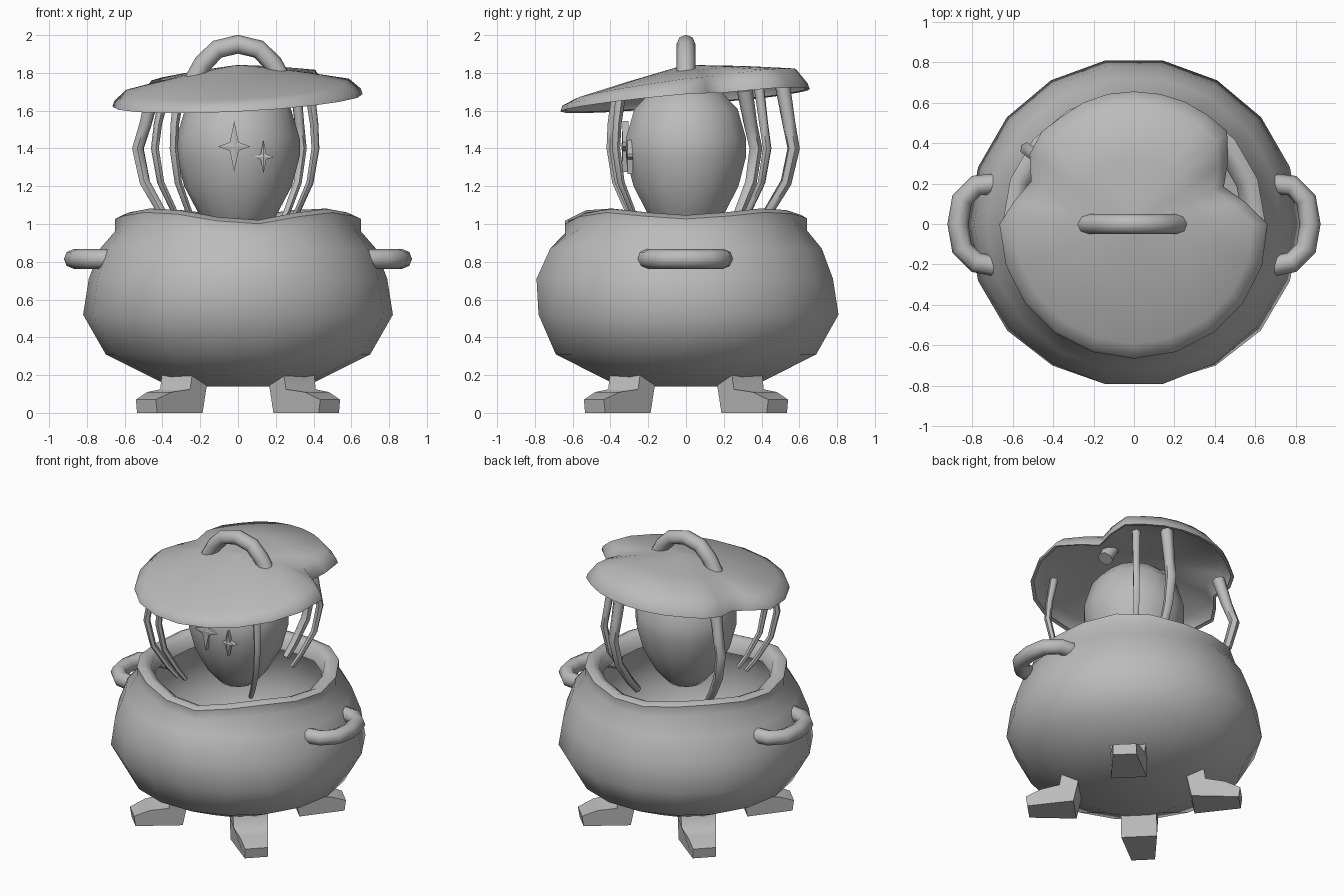
import bpy, bmesh, math
from mathutils import Vector

if "Cube" in bpy.data.objects:
    bpy.data.objects.remove(bpy.data.objects["Cube"])

grey = bpy.data.materials.new("plain_grey")
grey.diffuse_color = (0.5, 0.5, 0.5, 1)
grey.use_nodes = True
grey.node_tree.nodes["Principled BSDF"].inputs["Base Color"].default_value = grey.diffuse_color


def finish(name, bm, angle=50, recalc=True):
    """Turn a bmesh into a shaded, coloured object."""
    if recalc:
        bmesh.ops.recalc_face_normals(bm, faces=bm.faces[:])
    me = bpy.data.meshes.new(name)
    bm.to_mesh(me)
    bm.free()
    me.materials.append(grey)
    ob = bpy.data.objects.new(name, me)
    bpy.context.collection.objects.link(ob)
    bpy.ops.object.select_all(action='DESELECT')
    ob.select_set(True)
    bpy.context.view_layer.objects.active = ob
    if angle:
        bpy.ops.object.shade_smooth_by_angle(angle=math.radians(angle))
    return ob


def loft(name, rings, angle=50, cap_start=True, cap_end=True, recalc=True):
    """Skin closed rings of equal length, with optional end caps."""
    bm = bmesh.new()
    vs = [[bm.verts.new(p) for p in ring] for ring in rings]
    n = len(vs[0])
    for a, b in zip(vs, vs[1:]):
        for i in range(n):
            j = (i + 1) % n
            bm.faces.new((a[i], a[j], b[j], b[i]))
    if cap_start:
        bm.faces.new(vs[0][::-1])
    if cap_end:
        bm.faces.new(vs[-1])
    return finish(name, bm, angle, recalc)


def lathe(name, profile, n, wave=None, **kw):
    rings = []
    for r, z in profile:
        ring = []
        for i in range(n):
            a = math.tau * i / n
            dr, dz = wave(a, z) if wave else (0, 0)
            ring.append(((r + dr) * math.cos(a), (r + dr) * math.sin(a), z + dz))
        rings.append(ring)
    return loft(name, rings, **kw)


def tube(name, path, radii, n=8, side=Vector((0, 0, 1))):
    pts = [Vector(p) for p in path]
    rings = []
    for i, p in enumerate(pts):
        t = (pts[min(i + 1, len(pts) - 1)] - pts[max(i - 1, 0)]).normalized()
        u = side.cross(t).normalized()
        v = t.cross(u)
        r = radii[i] if isinstance(radii, (list, tuple)) else radii
        rings.append([p + (u * math.cos(math.tau * k / n) + v * math.sin(math.tau * k / n)) * r
                      for k in range(n)])
    return loft(name, rings, 60)


# Thin-walled pot with an uneven, rolled-in rim and a flattened front
def pot_wave(a, z):
    front = max(0, -math.sin(a)) ** 6
    if z < 0.93:
        return {0.52: -0.03, 0.71: 0.015}.get(z, 0) * front, 0
    dip = 0.03 * max(0, math.cos(a - math.radians(280))) ** 12
    return 0, 0.018 * math.cos(4 * a + math.pi) - dip


lathe("pot", [(0.36, 0.14), (0.70, 0.31), (0.82, 0.52), (0.79, 0.71), (0.73, 0.87),
              (0.65, 0.98), (0.65, 1.045), (0.61, 1.065), (0.56, 1.04), (0.54, 0.96)],
      18, pot_wave, angle=60, cap_end=False, recalc=False)

# Four splayed feet on the diagonals, narrowing towards the toe
foot_profile = [(0.38, 0), (0.68, 0), (0.69, 0.07), (0.59, 0.11), (0.47, 0.125),
                (0.45, 0.25), (0.31, 0.25), (0.35, 0.14)]
for k in range(4):
    a = math.radians(45 + 90 * k)
    d, s = Vector((math.cos(a), math.sin(a), 0)), Vector((-math.sin(a), math.cos(a), 0))
    loft("foot_%d" % (k + 1),
         [[d * r + s * m * (0.115 - 0.17 * max(0, r - 0.45)) + Vector((0, 0, z))
           for r, z in foot_profile] for m in (-1, 1)], 75)

# Side handles
for name, sx in (("handle_right", 1), ("handle_left", -1)):
    path = [(0.67, 0.20), (0.78, 0.19), (0.85, 0.12), (0.87, 0),
            (0.85, -0.12), (0.78, -0.19), (0.67, -0.21)]
    tube(name, [(sx * x, y, 0.815) for x, y in path], 0.052)

# Egg-shaped head
lathe("head", [(0.12, 0.95), (0.20, 1.04), (0.285, 1.2), (0.327, 1.36), (0.327, 1.45),
               (0.28, 1.61), (0.18, 1.71), (0.06, 1.76)], 14, angle=60)


# Four-pointed star eyes, slightly raised towards the front
def star(name, cx, cz, y, w, h):
    bm = bmesh.new()
    outline = []
    for i in range(8):
        a = math.tau * i / 8
        if i % 2 == 0:
            x, z = w * math.cos(a), h * math.sin(a)
        else:
            x, z = 0.27 * w * math.copysign(1, math.cos(a)), 0.27 * w * math.copysign(1, math.sin(a))
        outline.append((cx + x, cz + z))
    front = [bm.verts.new((x, y, z)) for x, z in outline]
    back = [bm.verts.new((x, y + 0.03, z)) for x, z in outline]
    tip = bm.verts.new((cx, y - 0.006, cz))
    for i in range(8):
        j = (i + 1) % 8
        bm.faces.new((front[i], front[j], tip))
        bm.faces.new((front[j], front[i], back[i], back[j]))
    bm.faces.new(back)
    finish(name, bm, 0)


star("eye_large", -0.02, 1.41, -0.335, 0.085, 0.135)
star("eye_small", 0.135, 1.355, -0.31, 0.055, 0.09)


# Tilted thin lid with a notched outline and a turned-under lip
def lid_base(x, y):
    return 1.655 + 0.05 * x + 0.09 * y


outline = [0.66, 0.56, 0.48, 0.56, 0.65, 0.65, 0.655, 0.655, 0.655, 0.655, 0.65, 0.64,
           0.645, 0.62, 0.55, 0.60]
outline = [(math.radians(11.25 * i), r) for i, r in enumerate(outline)]
outline += [(math.radians(180 + 18 * i), 0.665) for i in range(10)]
rings = []
for f, h, lift in [(0.965, 0.005, 0), (1.0, 0.0, 0), (0.985, 0.03, 0), (0.89, 0.085, 0.027),
                   (0.5, 0.135, 0.015), (0.03, 0.185, 0)]:
    ring = []
    for a, r in outline:
        if f < 0.6:
            r = 0.4 * r + 0.6 * 0.64
        x, y = f * r * math.cos(a), f * r * math.sin(a)
        ring.append((x, y, lid_base(x, y) + h + lift * math.sin(a)))
    rings.append(ring)
loft("lid", rings, 70, cap_start=False, recalc=False)

# Arched grip on the lid
tube("lid_grip", [(-0.24, 0, 1.75), (-0.185, 0, 1.85), (-0.11, 0, 1.925), (0, 0, 1.952),
                  (0.11, 0, 1.925), (0.185, 0, 1.85), (0.24, 0, 1.75)],
     0.05, 8, Vector((0, 1, 0)))

# Bowed strands rising from the pot to the lid
strands = [(-0.53, 0.37, 0.034, 0.84), (-0.44, -0.39, 0.022, 0.9), (-0.34, -0.40, 0.022, 0.93),
           (0.41, -0.37, 0.022, 0.93), (0.34, 0.43, 0.024, 0.89), (0.17, 0.57, 0.034, 0.89)]
for k, (x, y, r, end) in enumerate(strands):
    path, radii = [], []
    for s, z, t in [(0.66, 0.99, 0.7), (0.77, 1.07, 0.8), (0.93, 1.22, 0.9),
                    (1.0, 1.40, 1), ((1 + 2 * end) / 3 + 0.03, 1.53, 1.05), (end, 0, 1.25)]:
        top = lid_base(x * end, y * end) + 0.05
        path.append((x * s, y * s, z or top))
        radii.append(r * t)
    tube("strand_%d" % (k + 1), path, radii, 6, Vector((-y, x, 0)).normalized())
